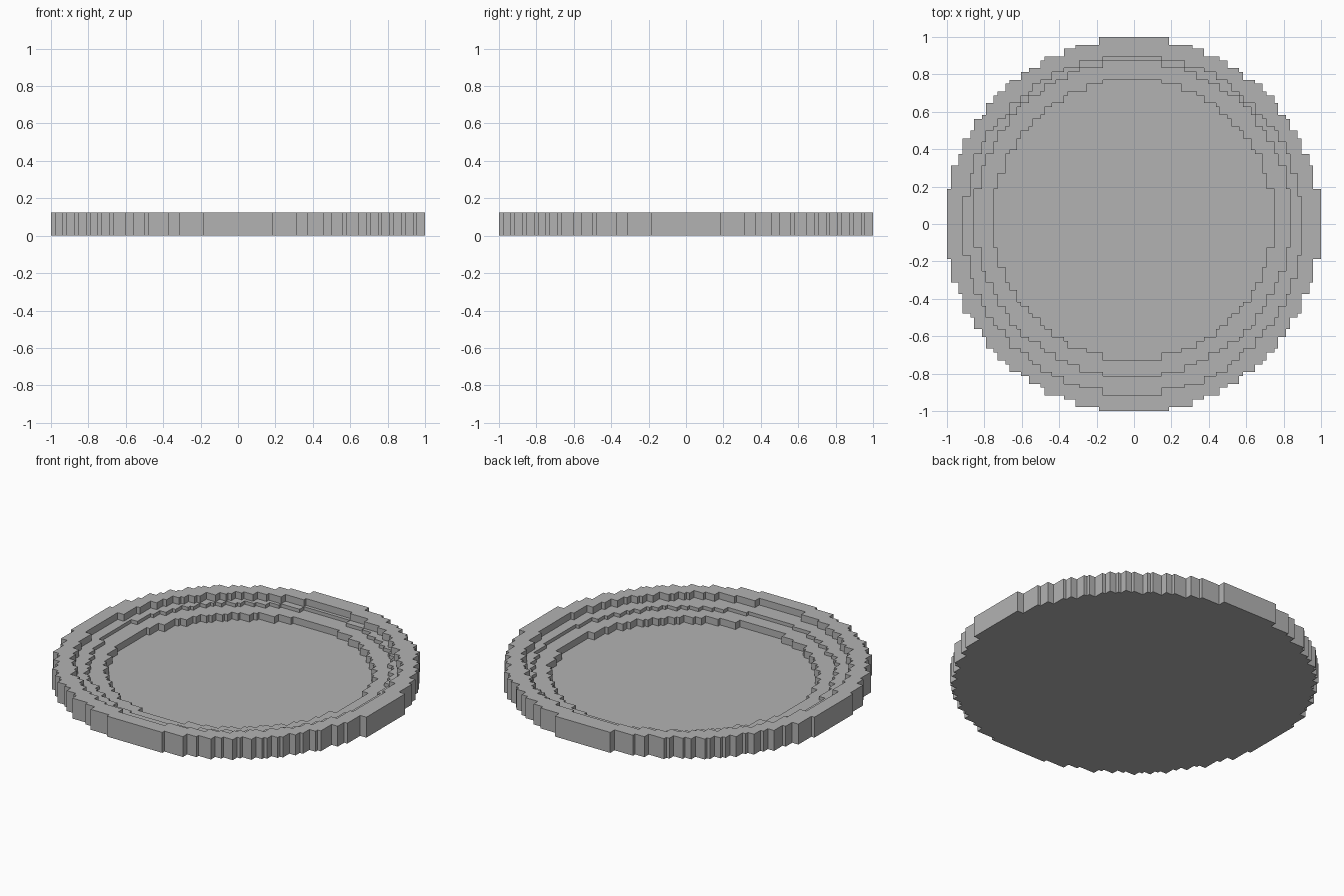
import bpy
import bmesh
import math

if "Cube" in bpy.data.objects:
    bpy.data.objects.remove(bpy.data.objects["Cube"], do_unlink=True)

# Tiers from outside in: block radius, shift towards the back, top level
TIERS = [(32, 0, 4), (29, 0, 3), (27, 1, 2), (24, 1, 1)]
BIG = TIERS[0][0]


def snap(v):
    """Block coordinate to units, rounded down to the finer grid."""
    return math.floor(v * 1.5) / 48


def half_width(radius, row):
    """Blocks from the axis to the edge of a blocky disc in one row."""
    return math.floor(math.sqrt(radius ** 2 - (row + 0.5) ** 2) + 0.5)


def outline(radius, shift):
    """Counter-clockwise stepped circle: one quarter turned four times."""
    quarter, width = [], radius
    for row in range(radius):
        new = half_width(radius, row)
        if new < width:
            quarter += [(width, row), (new, row)]
        width = new
    quarter.append((width, radius))
    loop = []
    for _ in range(4):
        loop += quarter
        quarter = [(-y, x) for x, y in quarter]
    return [(x, y + shift) for x, y in loop]


def level(col, row):
    """Top level of the block at a column and row; 0 is outside."""
    top = 0
    for radius, shift, height in TIERS:
        if math.hypot(col + 0.5, row + 0.5 - shift) < radius:
            top = height
    return top


bm = bmesh.new()


def face(*points):
    bm.faces.new([bm.verts.new([snap(c) for c in p]) for p in points])


def walls(loop, low, high, inward):
    for (ax, ay), (bx, by) in zip(loop, loop[1:] + loop[:1]):
        quad = [(ax, ay, low), (bx, by, low), (bx, by, high), (ax, ay, high)]
        face(*(reversed(quad) if inward else quad))


# Treads and underside: one strip for each run of equal level in a row
for row in range(-BIG, BIG):
    start = -BIG
    for col in range(-BIG, BIG):
        top = level(col, row)
        if col + 1 < BIG and level(col + 1, row) == top:
            continue
        if top:
            strip = [(start, row), (col + 1, row), (col + 1, row + 1), (start, row + 1)]
            face(*[(x, y, top) for x, y in strip])
            face(*[(x, y, 0) for x, y in reversed(strip)])
        start = col + 1

# Outer wall, then the inward risers between tiers
walls(outline(BIG, 0), 0, TIERS[0][2], False)
for outer, inner in zip(TIERS, TIERS[1:]):
    walls(outline(inner[0], inner[1]), inner[2], outer[2], True)

bmesh.ops.remove_doubles(bm, verts=bm.verts, dist=0.001)
mesh = bpy.data.meshes.new("stepped_dish")
bm.to_mesh(mesh)
bm.free()

# Plain grey finish
grey = bpy.data.materials.new("plain grey")
grey.use_nodes = True
colour = (0.45, 0.45, 0.45, 1)
grey.diffuse_color = colour
grey.node_tree.nodes["Principled BSDF"].inputs["Base Color"].default_value = colour
mesh.materials.append(grey)

dish = bpy.data.objects.new("stepped_dish", mesh)
bpy.context.collection.objects.link(dish)
